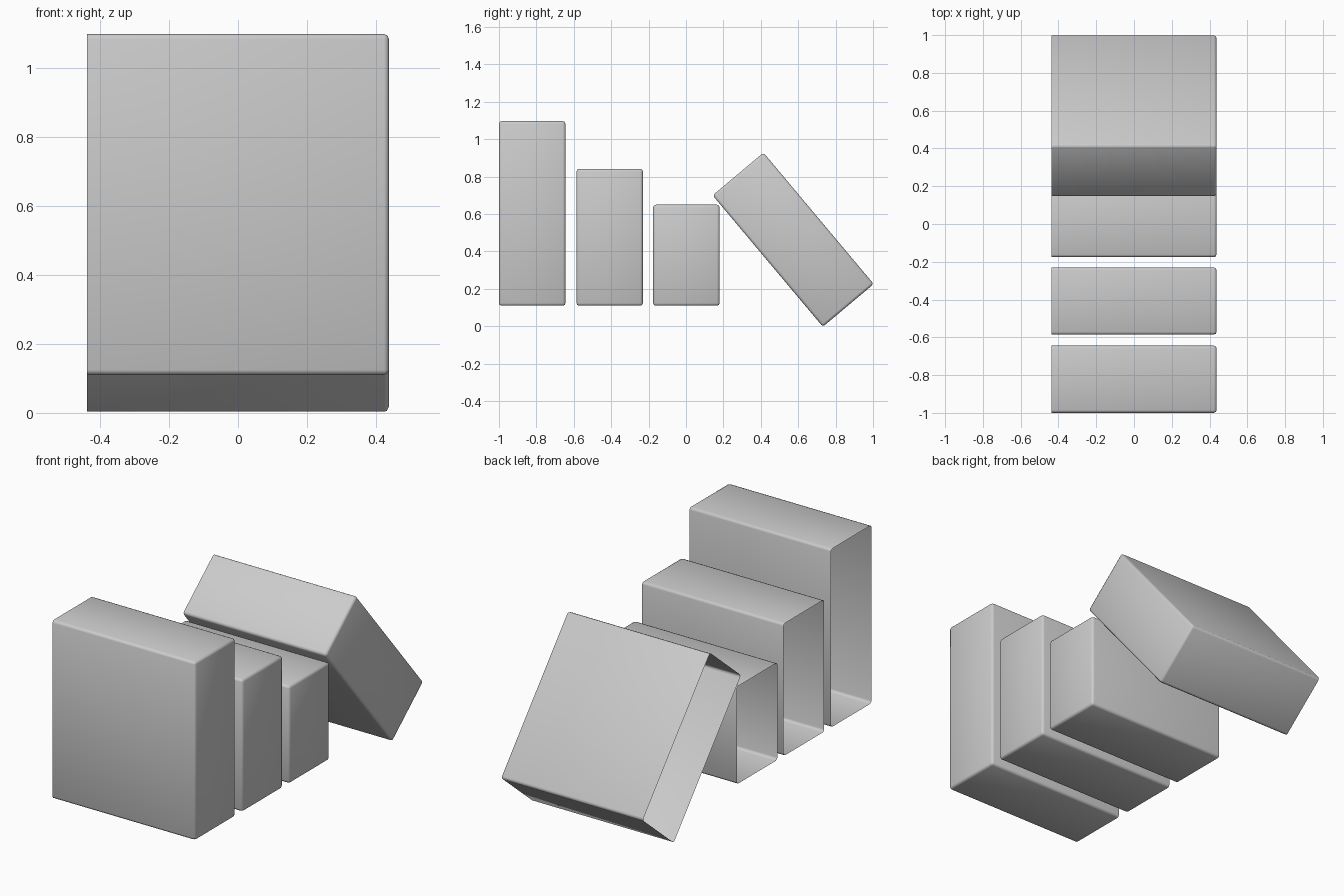
import bpy, bmesh, math
from mathutils import Matrix

if "Cube" in bpy.data.objects:
    bpy.data.objects.remove(bpy.data.objects["Cube"])

X0, X1, THICK, BEVEL = -0.437, 0.437, 0.355, 0.014


def book(name, y, z, height, tilt=0):
    """Softly bevelled box centred at (y, z), left open on its -x side."""
    bm = bmesh.new()
    bmesh.ops.create_cube(bm, size=1, matrix=Matrix.Diagonal((X1 - X0, THICK, height, 1)))
    bm.normal_update()
    open_side = [f for f in bm.faces if f.normal.x < -0.9]
    bmesh.ops.delete(bm, geom=open_side, context='FACES')
    edges = [e for e in bm.edges if not e.is_boundary]
    bmesh.ops.bevel(bm, geom=edges, offset=BEVEL, segments=2, profile=0.5, affect='EDGES')
    for f in bm.faces:
        f.smooth = True
    mesh = bpy.data.meshes.new(name)
    bm.to_mesh(mesh)
    bm.free()
    ob = bpy.data.objects.new(name, mesh)
    ob.location = ((X0 + X1) / 2, y, z)
    ob.rotation_euler.x = math.radians(tilt)
    bpy.context.collection.objects.link(ob)


# Three upright books sharing one base height
BASE = 0.11
for name, y, top in (("tall_book", -0.822, 1.097),
                     ("medium_book", -0.408, 0.842),
                     ("short_book", 0.002, 0.65)):
    book(name, y, (BASE + top) / 2, top - BASE)

# Book leaning against the short one
book("leaning_book", 0.573, 0.463, 0.917, tilt=40)
